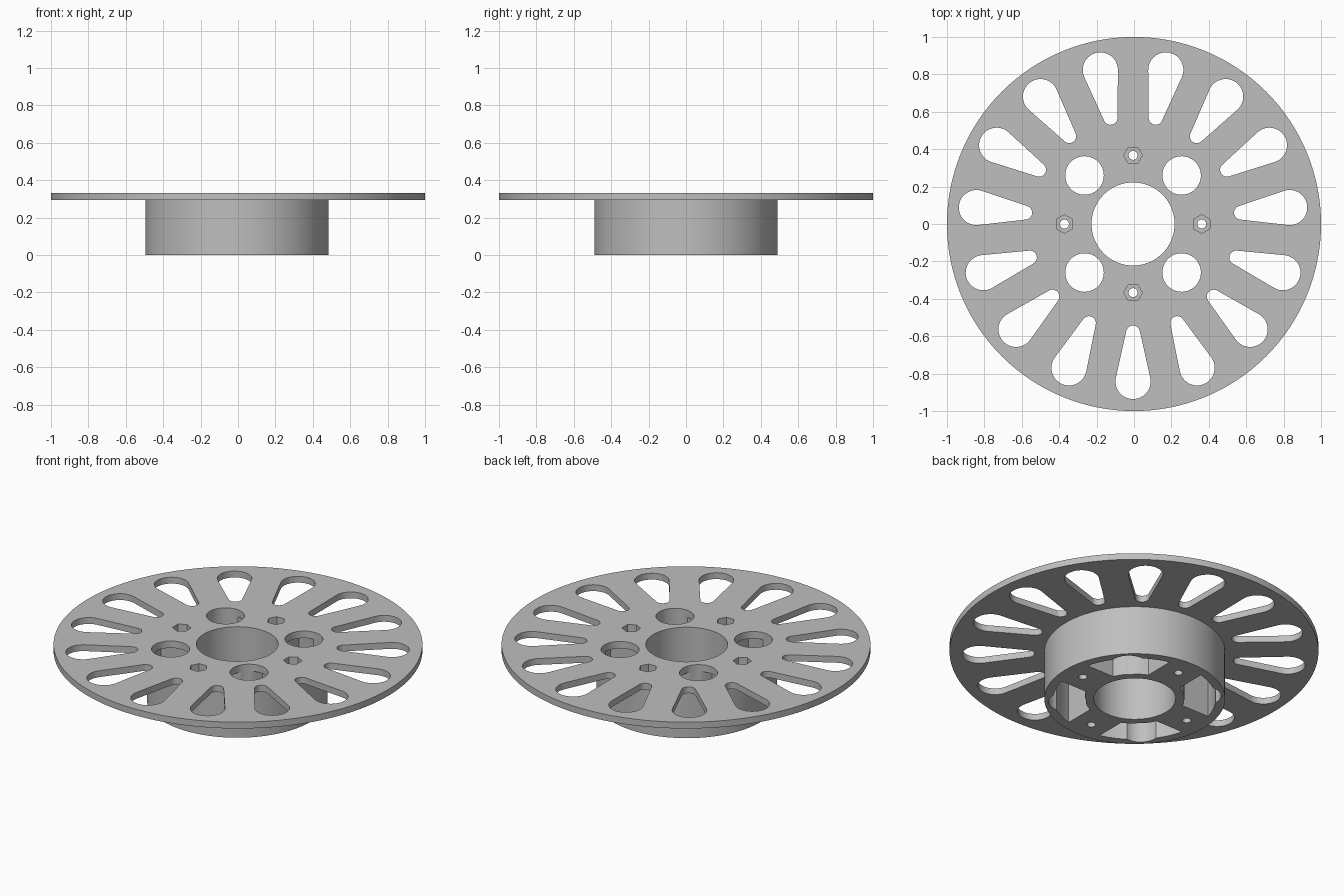
import bpy, bmesh, math
from math import cos, sin, pi, radians

if "Cube" in bpy.data.objects:
    bpy.data.objects.remove(bpy.data.objects["Cube"])

CX = -0.005            # hub axis, slightly off the disc centre
TOP, DISC_Z = 0.332, 0.294
BOLT_R = 0.367         # circle carrying round holes and nut traps
SEG = 128


def arc(cx, cy, r, a0, a1, n):
    return [(cx + r * cos(a0 + (a1 - a0) * i / n),
             cy + r * sin(a0 + (a1 - a0) * i / n)) for i in range(n + 1)]


def prism(bm, pts, z0, z1, turn=0.0):
    """Extrude a counter-clockwise outline, turned about the hub axis."""
    c, s = cos(turn), sin(turn)
    pts = [(x * c - y * s + CX, x * s + y * c) for x, y in pts]
    lo = [bm.verts.new((x, y, z0)) for x, y in pts]
    hi = [bm.verts.new((x, y, z1)) for x, y in pts]
    bm.faces.new(lo[::-1])
    bm.faces.new(hi)
    n = len(pts)
    for i in range(n):
        j = (i + 1) % n
        bm.faces.new((lo[i], lo[j], hi[j], hi[i]))


def finish(bm, name):
    bmesh.ops.recalc_face_normals(bm, faces=bm.faces[:])
    me = bpy.data.meshes.new(name)
    bm.to_mesh(me)
    bm.free()
    ob = bpy.data.objects.new(name, me)
    bpy.context.collection.objects.link(ob)
    return ob


def circle(cx, r, n, start=0.0):
    return arc(cx, 0, r, start, start + 2 * pi, n)[:-1]


# Turned body: wide thin disc on a bored hub (radius, height, axis x)
profile = [(0.222, 0, CX), (0.49, 0, CX), (0.49, DISC_Z, CX),
           (1.0, DISC_Z, 0), (1.0, TOP, 0), (0.222, TOP, CX)]
bm = bmesh.new()
rings = [[bm.verts.new((cx + r * cos(2 * pi * i / SEG), r * sin(2 * pi * i / SEG), z))
          for i in range(SEG)] for r, z, cx in profile]
for k, a in enumerate(rings):
    b = rings[(k + 1) % len(rings)]
    for i in range(SEG):
        j = (i + 1) % SEG
        bm.faces.new((a[i], a[j], b[j], b[i]))
body = finish(bm, "vented_disc_hub")

# First cutters: tapered slots, hub pockets, screw holes
bm = bmesh.new()
r_in, r_out, c_in, c_out = 0.037, 0.094, 0.58, 0.842
t = math.acos((r_in - r_out) / (c_out - c_in))     # tangent angle of the taper
t = pi - t
slot = arc(c_out, 0, r_out, -(pi - t), pi - t, 24) + arc(c_in, 0, r_in, pi - t, pi + t, 14)
for i in range(15):
    prism(bm, slot, 0.25, 0.4, radians(-90 + 24 * i))

spoke, wall_r, tube_r = 0.11, 0.44, 0.269
ao = pi / 4 - math.asin(spoke / wall_r)
ai = pi / 4 - math.asin(spoke / tube_r)
pocket = arc(0, 0, wall_r, -ao, ao, 20) + arc(0, 0, tube_r, ai, -ai, 10)
for i in range(4):
    prism(bm, pocket, -0.1, 0.29, radians(45 + 90 * i))
    prism(bm, circle(BOLT_R, 0.024, 24), -0.1, 0.4, radians(90 * i))
cut_a = finish(bm, "slot_and_pocket_cutter")

# Second cutters: round through holes and hexagonal nut traps
bm = bmesh.new()
for i in range(4):
    prism(bm, circle(BOLT_R, 0.103, 48), -0.1, 0.4, radians(45 + 90 * i))
    prism(bm, circle(BOLT_R, 0.05, 6, pi / 2), 0.22, 0.4, radians(90 * i))
cut_b = finish(bm, "hole_and_nut_cutter")

for cutter in (cut_a, cut_b):
    cutter.hide_render = True
    mod = body.modifiers.new("cut", 'BOOLEAN')
    mod.operation, mod.solver, mod.object = 'DIFFERENCE', 'EXACT', cutter

# Bake the cuts and drop the cutters
dg = bpy.context.evaluated_depsgraph_get()
me = bpy.data.meshes.new_from_object(body.evaluated_get(dg))
body.modifiers.clear()
body.data = me
for cutter in (cut_a, cut_b):
    bpy.data.objects.remove(cutter)

# Single grey material
grey = bpy.data.materials.new("plain_grey")
grey.diffuse_color = (0.52, 0.52, 0.52, 1)
grey.use_nodes = True
grey.node_tree.nodes["Principled BSDF"].inputs["Base Color"].default_value = grey.diffuse_color
me.materials.clear()
me.materials.append(grey)

bpy.context.view_layer.objects.active = body
body.select_set(True)
bpy.ops.object.shade_smooth_by_angle(angle=radians(30))
